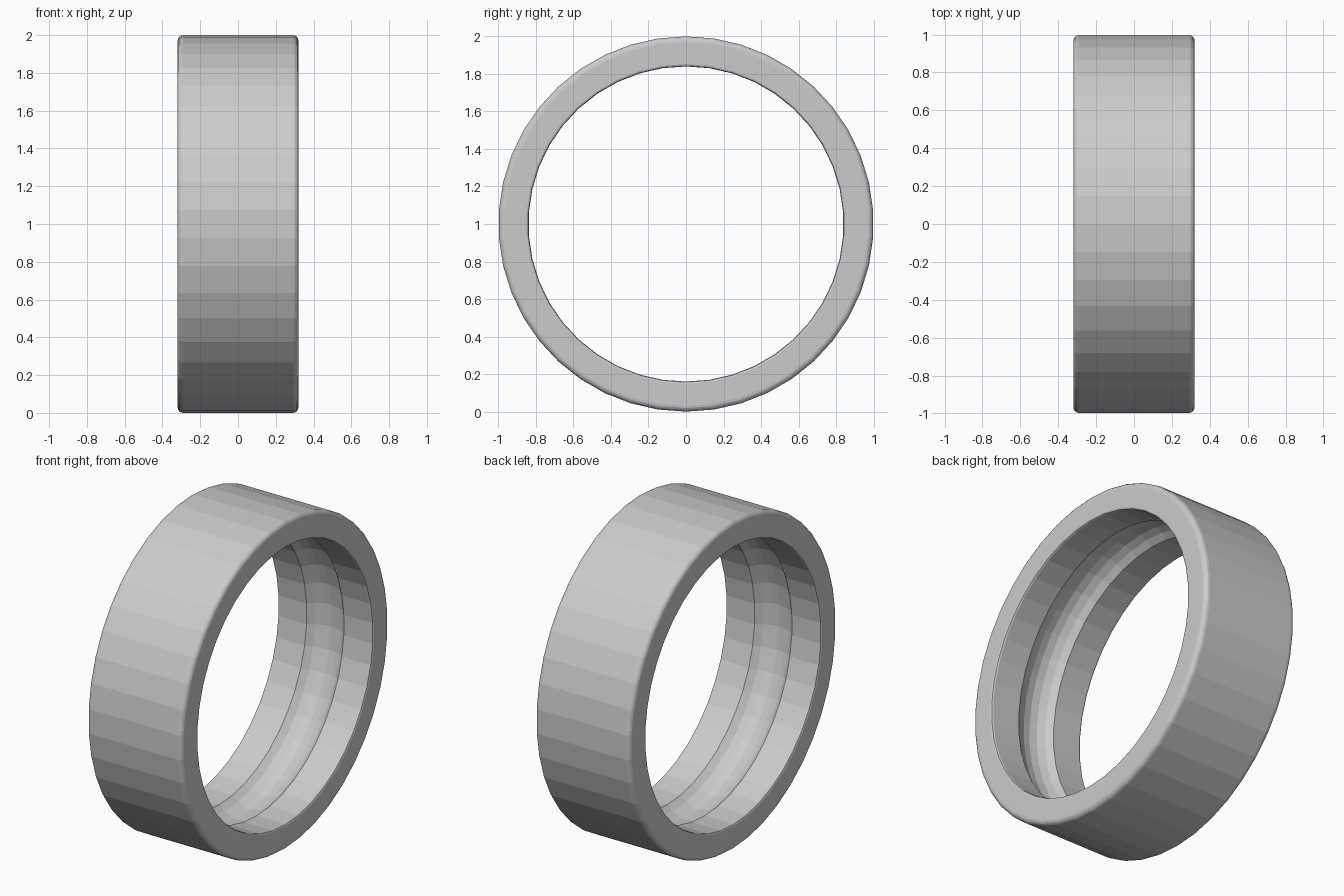
import bpy
import bmesh
from math import asin, cos, sin, pi, sqrt

cube = bpy.data.objects.get("Cube")
if cube:
    bpy.data.objects.remove(cube, do_unlink=True)

SIDES = 42
OUTER, INNER, HALF = 1.0, 0.84, 0.32
ROUND, LIP = 0.03, 0.012
GROOVE_HALF, GROOVE_RADIUS = 0.125, 0.165

steel = bpy.data.materials.new("light grey steel")
steel.use_nodes = True
colour = (0.6, 0.6, 0.6, 1)
steel.diffuse_color = colour
steel.node_tree.nodes["Principled BSDF"].inputs["Base Color"].default_value = colour


def arc(cx, cr, radius, start, end, steps):
    """Points (x, radius) along an arc in the cross-section."""
    angles = [start + (end - start) * i / steps for i in range(steps + 1)]
    return [(cx + radius * cos(a), cr + radius * sin(a)) for a in angles]


# Cross-section: rounded outer corners, small inner lips, ball groove
edge = HALF - ROUND
lip_edge = HALF - LIP
profile = arc(-edge, OUTER - ROUND, ROUND, pi, pi / 2, 4)
profile += arc(edge, OUTER - ROUND, ROUND, pi / 2, 0, 4)
profile += arc(lip_edge, INNER + LIP, LIP, 0, -pi / 2, 2)
sweep = asin(GROOVE_HALF / GROOVE_RADIUS)
groove_centre = INNER - sqrt(GROOVE_RADIUS ** 2 - GROOVE_HALF ** 2)
profile += arc(0, groove_centre, GROOVE_RADIUS, pi / 2 - sweep, pi / 2 + sweep, 6)
profile += arc(-lip_edge, INNER + LIP, LIP, -pi / 2, -pi, 2)

# Sweep the closed section around the x axis
bm = bmesh.new()
rings = []
for i in range(SIDES):
    a = 2 * pi * i / SIDES
    rings.append([bm.verts.new((x, r * sin(a), 1 + r * cos(a))) for x, r in profile])
count = len(profile)
for i in range(SIDES):
    here, after = rings[i], rings[(i + 1) % SIDES]
    for j in range(count):
        k = (j + 1) % count
        bm.faces.new((here[j], here[k], after[k], after[j]))
bmesh.ops.recalc_face_normals(bm, faces=bm.faces[:])

mesh = bpy.data.meshes.new("bearing_outer_ring")
bm.to_mesh(mesh)
bm.free()
mesh.materials.append(steel)
ring = bpy.data.objects.new("bearing_outer_ring", mesh)
bpy.context.collection.objects.link(ring)
